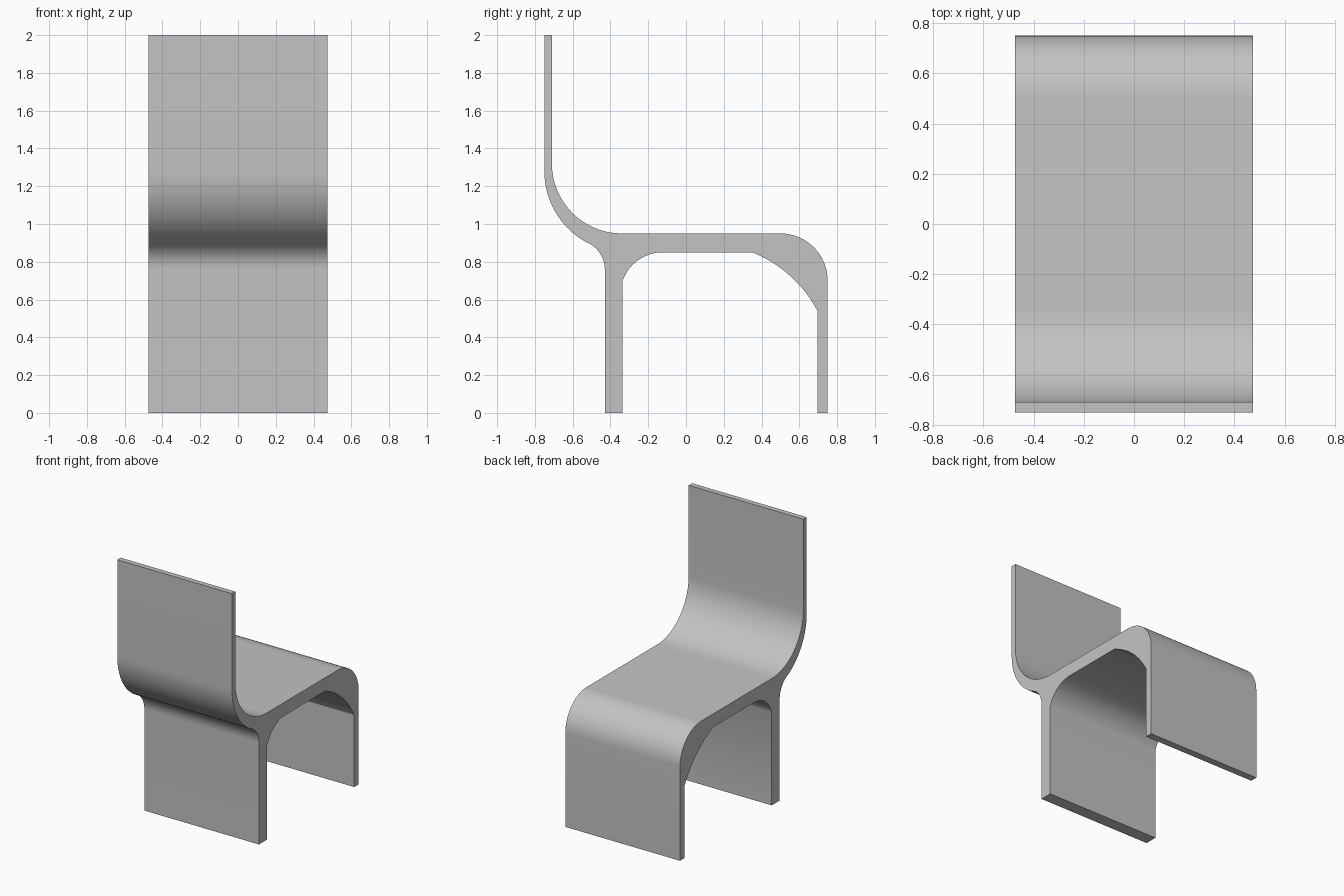
import bpy
import bmesh
import math
from mathutils import Vector

if "Cube" in bpy.data.objects:
    bpy.data.objects.remove(bpy.data.objects["Cube"], do_unlink=True)

HALF_WIDTH = 0.475
STEPS = 16


def arc(start, end, turn):
    """Points on a circular arc turning by the given degrees, left positive."""
    p, q = Vector(start), Vector(end)
    angle = math.radians(turn)
    chord = q - p
    left = Vector((-chord.y, chord.x))
    centre = (p + q) / 2 + left / (2 * math.tan(angle / 2))
    a0 = math.atan2(p.y - centre.y, p.x - centre.x)
    r = (p - centre).length
    return [(centre.x + r * math.cos(a0 + angle * i / STEPS),
             centre.y + r * math.sin(a0 + angle * i / STEPS))
            for i in range(STEPS + 1)]


# Side profile in (y, z)
profile = [(-0.75, 2.0)]
profile += arc((-0.75, 1.28), (-0.53, 0.905), 61)       # outside of back curve
profile += arc((-0.53, 0.905), (-0.43, 0.76), -69)[1:]  # fillet into rear leg
profile += [(-0.43, 0), (-0.336, 0)]                    # rear leg foot
profile += arc((-0.336, 0.698), (-0.124, 0.85), -71)    # fillet under seat
profile += arc((0.352, 0.85), (0.696, 0.54), -40)       # arch to other leg
profile += [(0.696, 0), (0.75, 0)]                      # front leg foot
profile += arc((0.75, 0.70), (0.5, 0.95), 90)           # rounded seat edge
profile += arc((-0.34, 0.95), (-0.71, 1.32), -90)       # inside of back curve
profile += [(-0.71, 2.0)]

# Extrude the profile across the width
bm = bmesh.new()
side = bm.faces.new([bm.verts.new((-HALF_WIDTH, y, z)) for y, z in profile])
extruded = bmesh.ops.extrude_face_region(bm, geom=[side])["geom"]
moved = [v for v in extruded if isinstance(v, bmesh.types.BMVert)]
bmesh.ops.translate(bm, verts=moved, vec=(2 * HALF_WIDTH, 0, 0))
bmesh.ops.recalc_face_normals(bm, faces=bm.faces)
mesh = bpy.data.meshes.new("chair_shell")
bm.to_mesh(mesh)
bm.free()

# Plain grey finish
grey = bpy.data.materials.new("plain_grey")
grey.use_nodes = True
colour = (0.55, 0.55, 0.55, 1)
grey.diffuse_color = colour
grey.node_tree.nodes["Principled BSDF"].inputs["Base Color"].default_value = colour
mesh.materials.append(grey)

chair = bpy.data.objects.new("chair_shell", mesh)
bpy.context.collection.objects.link(chair)
bpy.ops.object.select_all(action="DESELECT")
chair.select_set(True)
bpy.context.view_layer.objects.active = chair
bpy.ops.object.shade_smooth_by_angle(angle=math.radians(25))
